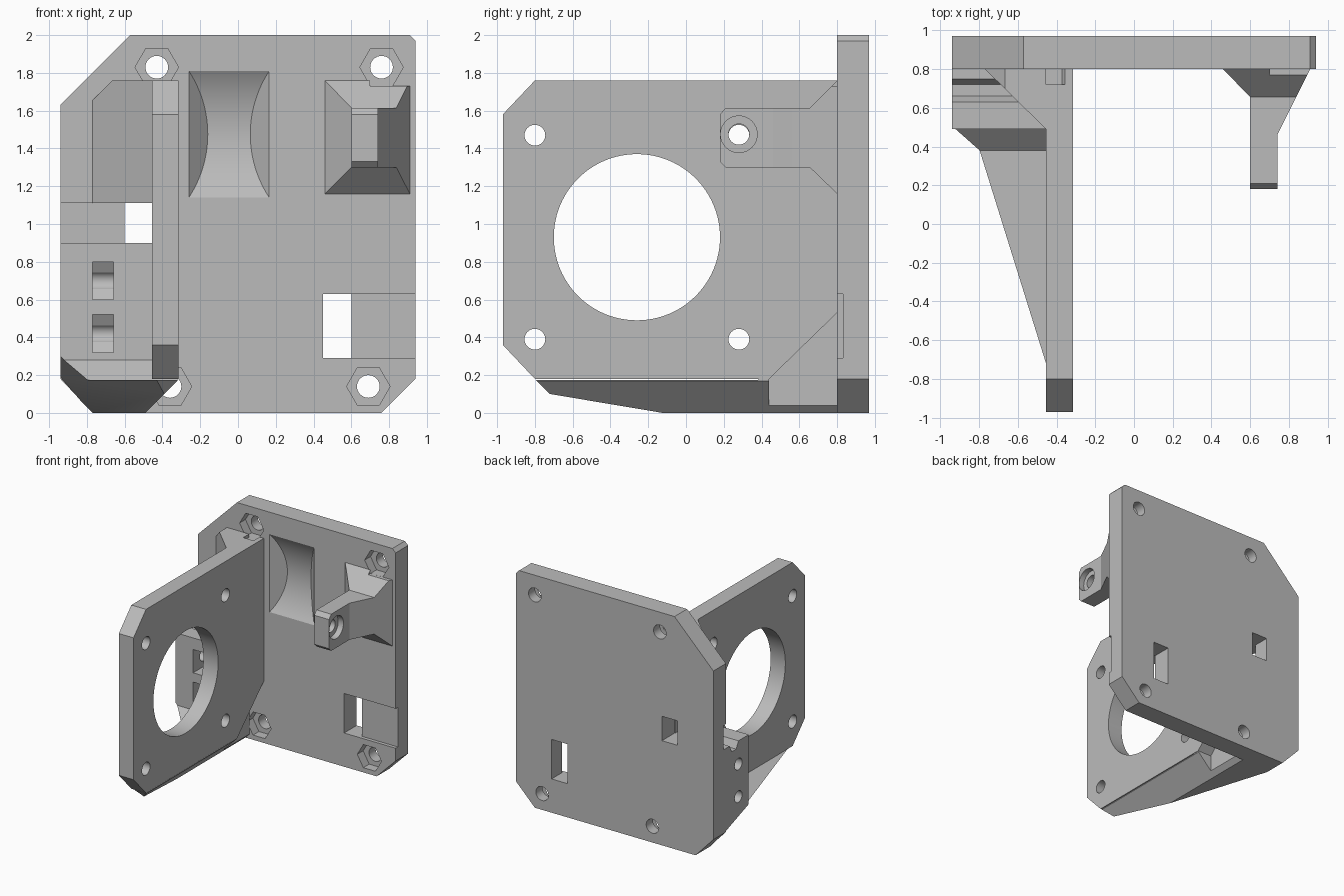
import bpy, bmesh, math
from mathutils import Vector

cube = bpy.data.objects.get("Cube")
if cube:
    bpy.data.objects.remove(cube, do_unlink=True)

grey = bpy.data.materials.new("light_grey_plastic")
grey.use_nodes = True
COLOUR = (0.5, 0.5, 0.5, 1)
grey.diffuse_color = COLOUR
grey.node_tree.nodes["Principled BSDF"].inputs["Base Color"].default_value = COLOUR


def finish(name, bm):
    bmesh.ops.recalc_face_normals(bm, faces=bm.faces)
    mesh = bpy.data.meshes.new(name)
    bm.to_mesh(mesh)
    bm.free()
    mesh.materials.append(grey)
    ob = bpy.data.objects.new(name, mesh)
    bpy.context.scene.collection.objects.link(ob)
    return ob


def loft(name, rings):
    """Closed solid through matching rings of points."""
    bm = bmesh.new()
    vs = [[bm.verts.new(p) for p in ring] for ring in rings]
    n = len(vs[0])
    bm.faces.new(vs[0])
    bm.faces.new(vs[-1])
    for a, b in zip(vs, vs[1:]):
        for i in range(n):
            j = (i + 1) % n
            bm.faces.new((a[i], a[j], b[j], b[i]))
    return finish(name, bm)


def prism(name, axis, outline, lo, hi):
    """Extrude a 2D outline along an axis; the other two axes keep xyz order."""
    def point(p, d):
        q = list(p)
        q.insert("xyz".index(axis), d)
        return q
    return loft(name, [[point(p, d) for p in outline] for d in (lo, hi)])


def box(name, x, y, z):
    return prism(name, "z", [(x[0], y[0]), (x[1], y[0]), (x[1], y[1]), (x[0], y[1])], *z)


def rod(name, axis, centre, radius, lo, hi, sides=32):
    ring = [(centre[0] + radius * math.cos(2 * math.pi * i / sides),
             centre[1] + radius * math.sin(2 * math.pi * i / sides)) for i in range(sides)]
    return prism(name, axis, ring, lo, hi)


def trim(ob, point, outward):
    """Slice away everything on the outward side of a plane."""
    bm = bmesh.new()
    bm.from_mesh(ob.data)
    res = bmesh.ops.bisect_plane(bm, geom=bm.verts[:] + bm.edges[:] + bm.faces[:],
                                 plane_co=point, plane_no=Vector(outward).normalized(),
                                 clear_outer=True, dist=1e-5)
    rim = [e for e in res["geom_cut"] if isinstance(e, bmesh.types.BMEdge)]
    bmesh.ops.holes_fill(bm, edges=[e for e in rim if e.is_boundary], sides=0)
    bmesh.ops.recalc_face_normals(bm, faces=bm.faces)
    bm.to_mesh(ob.data)
    bm.free()


def cut(ob, *cutters):
    bpy.context.view_layer.objects.active = ob
    for c in cutters:
        c.hide_render = True
        mod = ob.modifiers.new("cut", "BOOLEAN")
        mod.operation = "DIFFERENCE"
        mod.solver = "EXACT"
        mod.object = c
        bpy.ops.object.modifier_apply(modifier=mod.name)
        bpy.data.objects.remove(c, do_unlink=True)


def nut_pocket(centre, front):
    return rod("nut_cutter", "y", centre, 0.115, front, 0.88, 6)


# Back plate with clipped corners
back = prism("back_plate", "y", [(-0.94, 0.18), (-0.77, 0), (0.76, 0), (0.94, 0.18), (0.94, 1.97),
                                 (0.91, 2), (-0.57, 2), (-0.94, 1.63)], 0.8, 0.97)
SCREWS = [(-0.43, 1.83), (0.76, 1.83), (0.69, 0.14), (-0.36, 0.14)]
for s in SCREWS:
    cut(back, rod("screw_cutter", "y", s, 0.06, 0.7, 1.1), nut_pocket(s, 0.7))

# Tie slots: a through hole beside a shallow channel running to the edge
for hole, channel, z in (((-0.6, -0.45), (-1, -0.59), (0.9, 1.11)),
                         ((0.45, 0.6), (0.59, 1), (0.29, 0.63))):
    cut(back, box("hole_cutter", hole, (0.7, 1.1), z),
        box("channel_cutter", channel, (0.7, 0.83), z))

# Curved trough with sloping ends
trough = rod("trough_cutter", "x", (0.29, 1.475), 0.61, -0.4, 0.3, 128)
trim(trough, (-0.26, 0.8, 0), (-1, 1, 0))
trim(trough, (0.165, 0.8, 0), (1, 1, 0))
trim(trough, (0, 0.7, 0), (0, -1, 0))
cut(back, trough)

# Motor plate
motor = prism("motor_plate", "x", [(-0.97, 0.36), (-0.8, 0.18), (0.44, 0.18), (0.8, 0.53), (0.8, 1.76),
                                   (-0.8, 1.76), (-0.97, 1.58)], -0.455, -0.315)
cut(motor, rod("bore_cutter", "x", (-0.26, 0.93), 0.44, -0.6, -0.2, 96),
    nut_pocket(SCREWS[0], 0.72))
for y, z in ((-0.8, 1.47), (-0.8, 0.39), (0.28, 0.39), (0.28, 1.47)):
    cut(motor, rod("motor_screw_cutter", "x", (y, z), 0.055, -0.6, -0.2))

# Upper corner brace between the two plates
brace = prism("upper_brace", "z", [(-0.77, 0.8), (-0.455, 0.8), (-0.455, 0.49)], 1.11, 1.76)
trim(brace, (-0.77, 0.8, 1.655), (-1, 0, 1))

# Lower block and slanted foot in one solid, with a groove in the top
block = prism("lower_block", "x", [(0.8, 0), (0.8, 0.9), (0.75, 0.9), (0.72, 0.84), (0.66, 0.84), (0.63, 0.9),
                                   (0.49, 0.9), (0.49, 0.28), (0.38, 0.175), (-0.9, 0.175), (-0.9, 0)],
              -0.94, -0.32)
trim(block, (-0.49, 0, 0), (1, 0, -1))
trim(block, (-0.77, 0, 0), (-1, 0, -1))
trim(block, (0, -0.72, 0.1), (0, -1, -1))
trim(block, (-0.45, -0.72, 0.17), (-0.077, -0.024, -0.066))
cut(block, box("side_cutter", (-0.45, 0), (0.3, 0.9), (0.18, 1)),
    box("access_cutter", (-0.45, 0), (0.44, 0.9), (-0.1, 0.3)))
for z in (0.42, 0.7):
    cut(block, rod("block_screw_cutter", "x", (0.63, z), 0.05, -1.1, -0.55),
        prism("nut_slot_cutter", "x", [(0.4, z - 0.1), (0.62, z - 0.1), (0.68, z),
                                       (0.62, z + 0.1), (0.4, z + 0.1)], -0.77, -0.66))

# Hinge arm flaring into the back plate
sections = [(0.8, 0.46, 0.91, 1.16, 1.76), (0.655, 0.6, 0.838, 1.3, 1.615), (0.46, 0.6, 0.74, 1.3, 1.615),
            (0.21, 0.6, 0.74, 1.3, 1.615), (0.18, 0.6, 0.74, 1.33, 1.58)]
arm = loft("hinge_arm", [[(a, y, c), (b, y, c), (b, y, d), (a, y, d)] for y, a, b, c, d in sections])
cut(arm, rod("pivot_cutter", "x", (0.28, 1.475), 0.055, 0.5, 0.9),
    rod("counterbore_cutter", "x", (0.28, 1.475), 0.097, 0.69, 0.9),
    box("clearance_cutter", (0.7, 1), (0.7, 0.9), (1.73, 1.9)))

# Smooth the bores, keep the edges crisp
for ob in (back, motor, brace, block, arm):
    bpy.ops.object.select_all(action="DESELECT")
    ob.select_set(True)
    bpy.context.view_layer.objects.active = ob
    bpy.ops.object.shade_smooth_by_angle(angle=math.radians(25))
